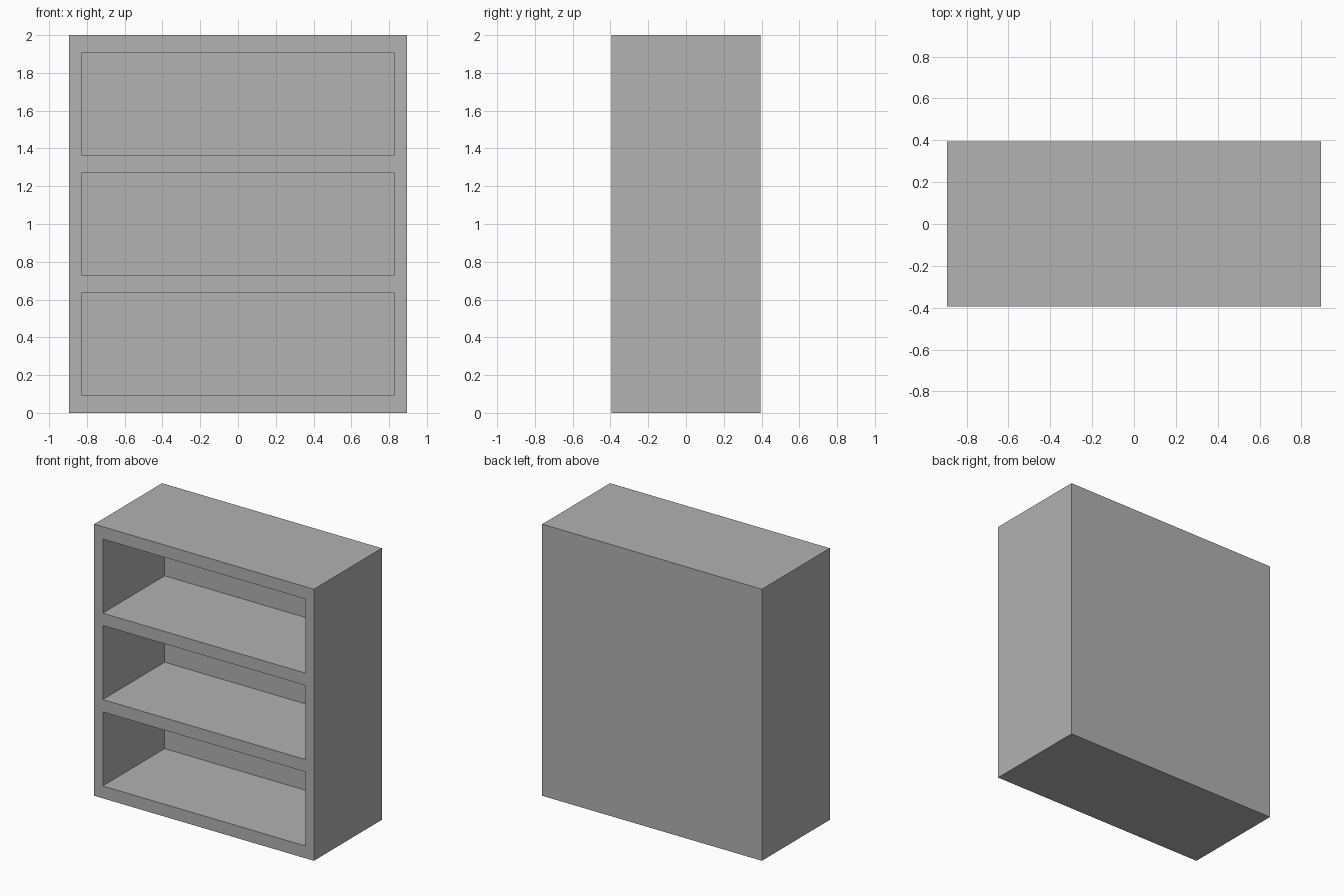
import bpy
import bmesh
from mathutils import Vector

if "Cube" in bpy.data.objects:
    bpy.data.objects.remove(bpy.data.objects["Cube"], do_unlink=True)

WIDTH, DEPTH, HEIGHT = 1.79, 0.79, 2.0
SIDE = 0.07      # thickness of the sides and back
BOARD = 0.091    # thickness of top, bottom and shelves
BAYS = 3
bay_height = (HEIGHT - (BAYS + 1) * BOARD) / BAYS

grey = bpy.data.materials.new("plain grey")
grey.use_nodes = True
color = (0.445, 0.445, 0.445, 1)
grey.diffuse_color = color
grey.node_tree.nodes["Principled BSDF"].inputs["Base Color"].default_value = color

# Solid carcass block
bm = bmesh.new()
bmesh.ops.create_cube(bm, size=1)
bmesh.ops.scale(bm, vec=(WIDTH, DEPTH, HEIGHT), verts=bm.verts)
bmesh.ops.translate(bm, vec=(0, 0, HEIGHT / 2), verts=bm.verts)


def front_faces():
    return [f for f in bm.faces if f.normal.y < -0.9]


def cut_front(point, normal):
    faces = front_faces()
    edges = list({e for f in faces for e in f.edges})
    verts = list({v for f in faces for v in f.verts})
    bmesh.ops.bisect_plane(bm, geom=verts + edges + faces,
                           plane_co=point, plane_no=normal)
    bm.normal_update()


# Mark out the bays on the front
bm.normal_update()
for sign in (-1, 1):
    cut_front(Vector((sign * (WIDTH / 2 - SIDE), 0, 0)), Vector((1, 0, 0)))
for i in range(BAYS):
    floor = BOARD + i * (bay_height + BOARD)
    for z in (floor, floor + bay_height):
        cut_front(Vector((0, 0, z)), Vector((0, 0, 1)))


def is_bay(face):
    center = face.calc_center_median()
    inside = abs(center.x) < WIDTH / 2 - SIDE
    return inside and center.z % (bay_height + BOARD) > BOARD


# Push the bays back to leave the shelves and back panel
openings = [f for f in front_faces() if is_bay(f)]
pushed = bmesh.ops.extrude_discrete_faces(bm, faces=openings)["faces"]
# Discrete extrusion detaches nothing but the caps; join them with walls
for face in pushed:
    bmesh.ops.translate(bm, vec=(0, DEPTH - SIDE, 0), verts=face.verts)
bmesh.ops.recalc_face_normals(bm, faces=bm.faces)

mesh = bpy.data.meshes.new("bookcase")
bm.to_mesh(mesh)
bm.free()
mesh.materials.append(grey)
bookcase = bpy.data.objects.new("bookcase", mesh)
bpy.context.collection.objects.link(bookcase)
